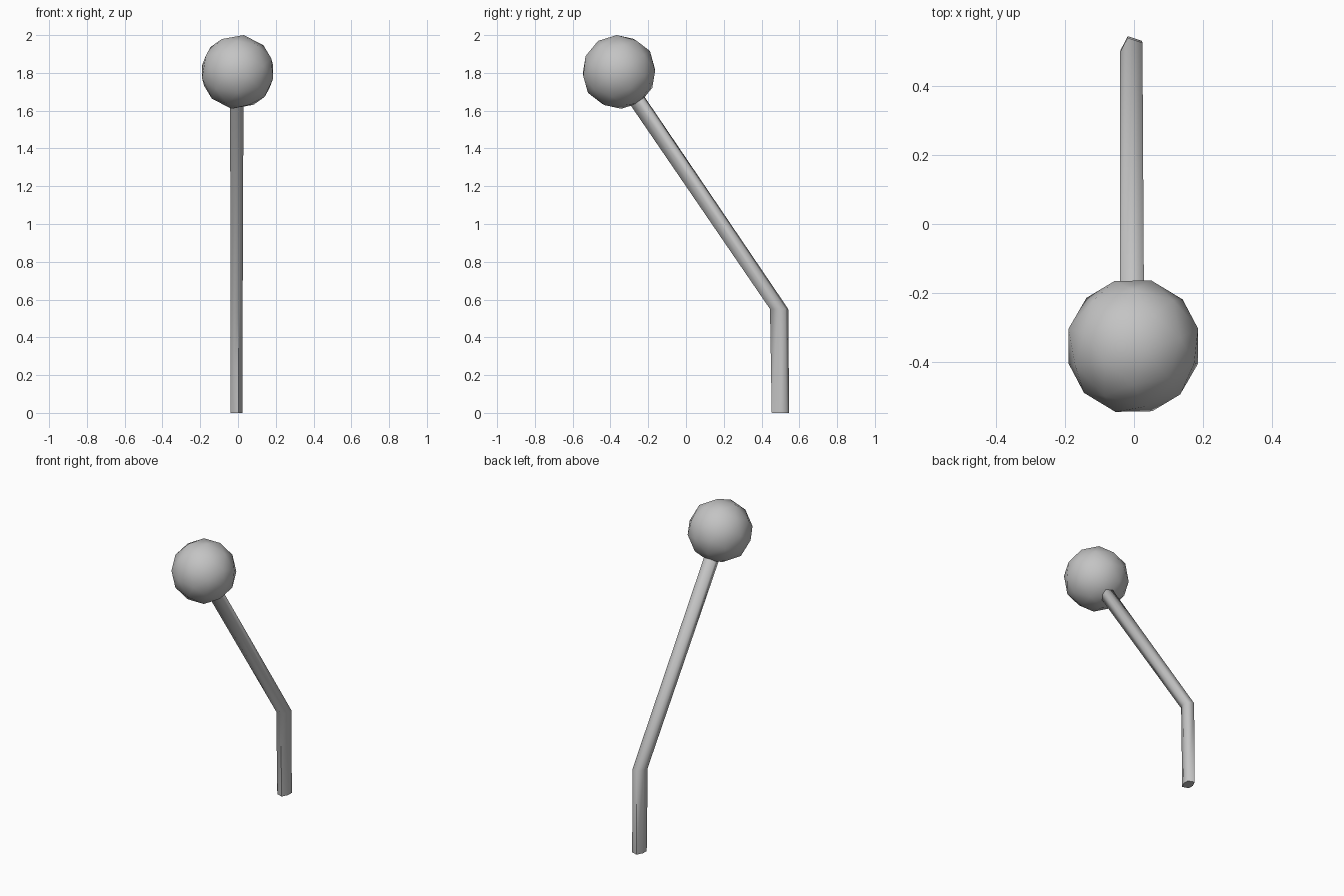
import bpy, bmesh, math
from mathutils import Vector

cube = bpy.data.objects.get("Cube")
if cube:
    bpy.data.objects.remove(cube, do_unlink=True)

# Single plain grey
grey = bpy.data.materials.new("plain_grey")
grey.use_nodes = True
colour = (0.55, 0.55, 0.55, 1)
grey.diffuse_color = colour
grey.node_tree.nodes["Principled BSDF"].inputs["Base Color"].default_value = colour


def finish(name, bm, smooth_angle):
    """Turn a bmesh into a smooth-shaded grey object."""
    bmesh.ops.recalc_face_normals(bm, faces=bm.faces)
    mesh = bpy.data.meshes.new(name)
    bm.to_mesh(mesh)
    bm.free()
    mesh.materials.append(grey)
    obj = bpy.data.objects.new(name, mesh)
    bpy.context.collection.objects.link(obj)
    bpy.ops.object.select_all(action='DESELECT')
    obj.select_set(True)
    bpy.context.view_layer.objects.active = obj
    bpy.ops.object.shade_smooth_by_angle(angle=math.radians(smooth_angle))
    return obj


# Bent stem: a stretched hexagon lofted through horizontal rings
half = [Vector((0.031, -0.006, 0)), Vector((0.031, 0.032, 0)), Vector((-0.01, 0.046, 0))]
section = half + [-p for p in half]
stations = [
    (Vector((-0.008, 0.5, 0)), 1.0),
    (Vector((-0.008, 0.493, 0.55)), 1.05),
    (Vector((-0.006, -0.324, 1.75)), 1.14),
]
bm = bmesh.new()
rings = [[bm.verts.new(centre + p * scale) for p in section] for centre, scale in stations]
for low, high in zip(rings, rings[1:]):
    for i in range(len(section)):
        j = (i + 1) % len(section)
        bm.faces.new((low[i], low[j], high[j], high[i]))
bm.faces.new(rings[0])
bm.faces.new(rings[-1])
finish("bent_stem", bm, 75)

# Ball on the end, its pole tilted along the stem
bm = bmesh.new()
bmesh.ops.create_icosphere(bm, subdivisions=2, radius=0.198)
ball = finish("ball_knob", bm, 60)
ball.location = (-0.002, -0.355, 1.805)
ball.rotation_euler = (math.radians(34), 0, 0)
